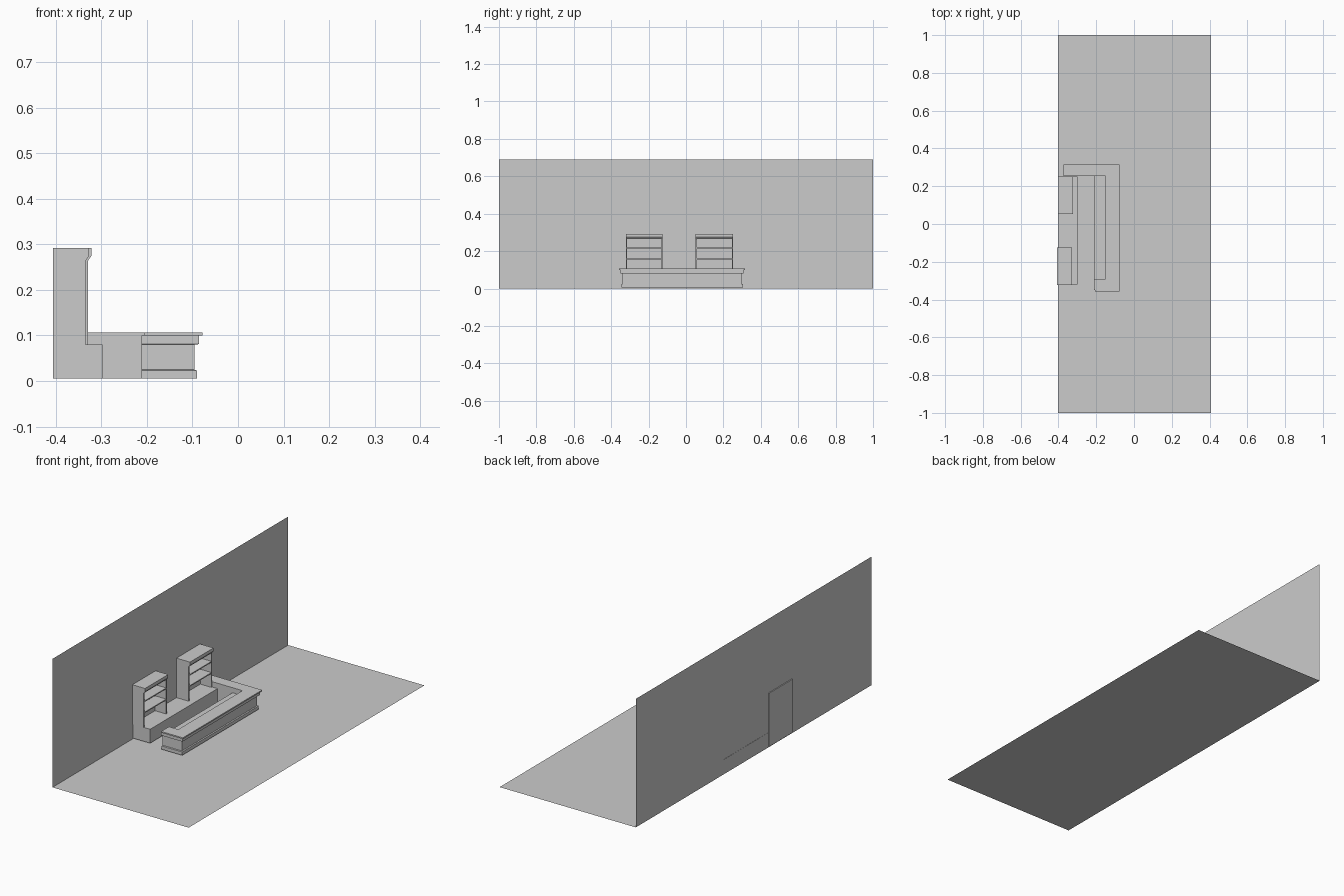
import bpy, bmesh

if "Cube" in bpy.data.objects:
    bpy.data.objects.remove(bpy.data.objects["Cube"])


def make(name, bm):
    bmesh.ops.recalc_face_normals(bm, faces=bm.faces[:])
    me = bpy.data.meshes.new(name)
    bm.to_mesh(me)
    bm.free()
    ob = bpy.data.objects.new(name, me)
    bpy.context.collection.objects.link(ob)
    return ob


def box(name, x0, x1, y0, y1, z0, z1):
    bm = bmesh.new()
    bmesh.ops.create_cube(bm, size=1)
    for v in bm.verts:
        v.co = ((x0 + x1) / 2 + v.co.x * (x1 - x0),
                (y0 + y1) / 2 + v.co.y * (y1 - y0),
                (z0 + z1) / 2 + v.co.z * (z1 - z0))
    return make(name, bm)


def loft(name, rings):
    """Join closed rings of equal length and cap both ends."""
    bm = bmesh.new()
    loops = [[bm.verts.new(p) for p in ring] for ring in rings]
    n = len(loops[0])
    for a, b in zip(loops, loops[1:]):
        for i in range(n):
            j = (i + 1) % n
            bm.faces.new((a[i], a[j], b[j], b[i]))
    bm.faces.new(loops[0])
    bm.faces.new(loops[-1])
    return make(name, bm)


def plane(name, corners):
    bm = bmesh.new()
    bm.faces.new([bm.verts.new(c) for c in corners])
    return make(name, bm)


# Room: floor and back wall
WALL = -0.402
plane("floor", [(WALL, -1, 0), (0.407, -1, 0), (0.407, 1, 0), (WALL, 1, 0)])
plane("wall", [(WALL, -1, 0), (WALL, 1, 0), (WALL, 1, 0.69), (WALL, -1, 0.69)])


# Bar counter: moulded outer profile around a hooked footprint
def footprint(inset, z, end=-0.212):
    xo, y0, y1 = -0.078 - inset, -0.357 + inset, 0.316 - inset
    return [(end, y0, z), (xo, y0, z), (xo, y1, z), (-0.372, y1, z),
            (-0.372, 0.255, z), (-0.152, 0.255, z), (-0.152, -0.29, z), (end, -0.29, z)]


profile = [(0.012, 0.005), (0.012, 0.023), (0.018, 0.025), (0.018, 0.08),
           (0.008, 0.081), (0.008, 0.1)]
loft("counter_body", [footprint(i, z) for i, z in profile])
loft("counter_top", [footprint(0, z, -0.207) for z in (0.1, 0.107)])

# Lower work surface behind the counter
box("work_base", -0.205, -0.152, -0.29, 0.255, 0.005, 0.074)
box("work_top", -0.211, -0.152, -0.29, 0.255, 0.074, 0.08)

# Back cabinet along the wall
box("back_cabinet", -0.403, -0.298, -0.32, 0.252, 0.005, 0.08)


# Open shelf units with cornice
def shelf_unit(label, y0, y1, dx):
    xb, xf, t = -0.402 + dx, -0.33 + dx, 0.006
    box(label + "_back", xb, xb + t, y0, y1, 0.005, 0.27)
    for side, ya in (("left", y0), ("right", y1 - t)):
        box(f"{label}_{side}_side", xb, xf, ya, ya + t, 0.08, 0.27)
    for k, z in enumerate((0.157, 0.217)):
        box(f"{label}_shelf_{k}", xb, xf, y0 + t, y1 - t, z - 0.003, z + 0.003)
    section = [(xb, 0.264), (xf, 0.264), (xf + 0.008, 0.275),
               (xf + 0.008, 0.292), (xb, 0.292)]
    loft(label + "_cornice", [[(x, y, z) for x, z in section] for y in (y0, y1)])


shelf_unit("near_shelf", -0.322, -0.125, -0.005)
shelf_unit("far_shelf", 0.052, 0.252, 0)
